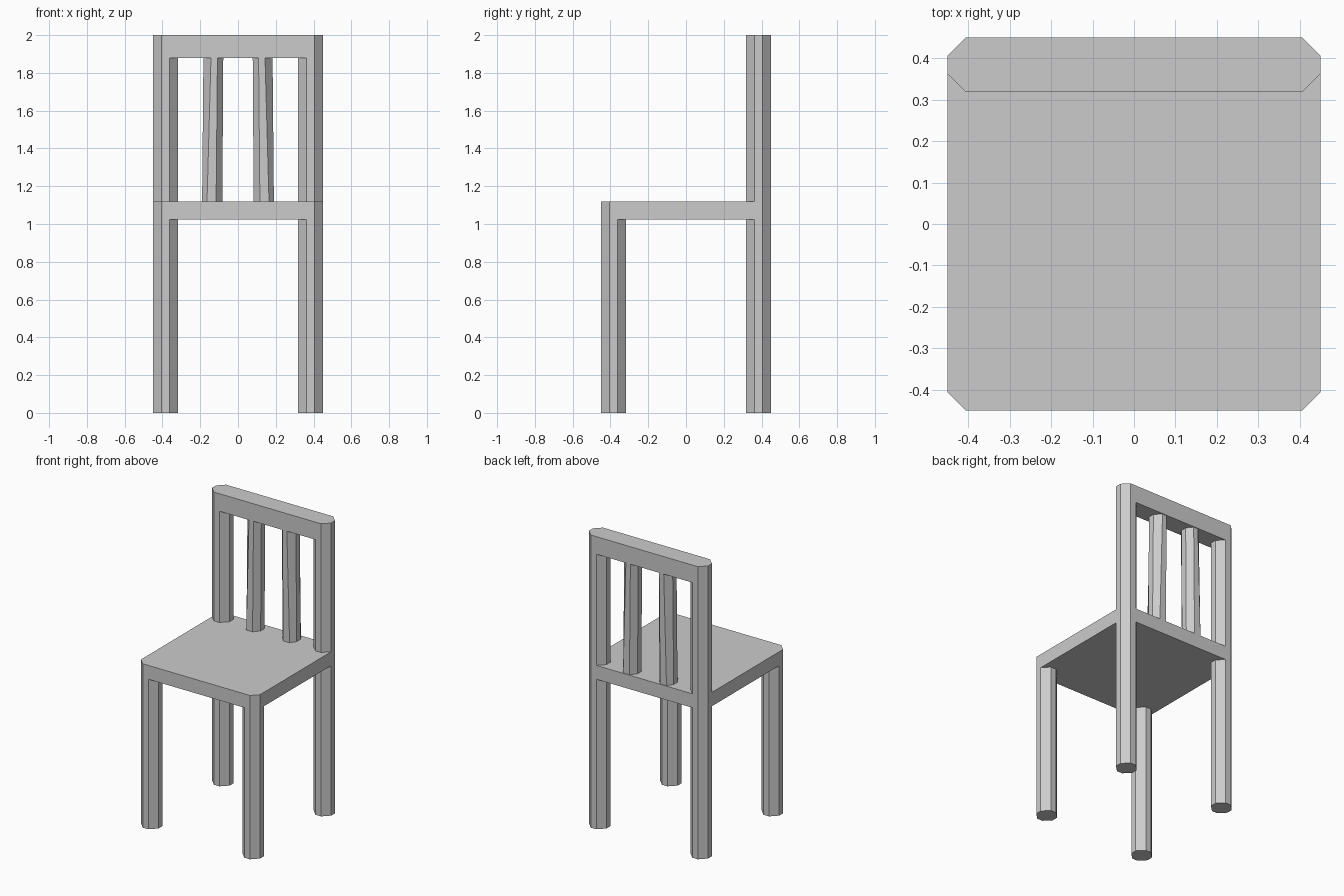
import bpy
import bmesh

if "Cube" in bpy.data.objects:
    bpy.data.objects.remove(bpy.data.objects["Cube"])

R, T, C = 0.45, 0.132, 0.045      # half width, post thickness, corner chamfer
SEAT_LO, SEAT_HI, RAIL_LO, TOP = 1.025, 1.12, 1.88, 2.0


def ring(x, y, c=C):
    """Chamfered rectangle from x = (x0, x1, x2, x3) facet lines and y range."""
    (x0, x1, x2, x3), (y0, y1) = x, y
    return [(x1, y0), (x2, y0), (x3, y0 + c), (x3, y1 - c),
            (x2, y1), (x1, y1), (x0, y1 - c), (x0, y0 + c)]


def facets(a, b):
    return (a, a + C, b - C, b)


def prism(name, low, high, z0, z1, cap_low=True, cap_high=True):
    bm = bmesh.new()
    lo = [bm.verts.new((x, y, z0)) for x, y in low]
    hi = [bm.verts.new((x, y, z1)) for x, y in high]
    n = len(lo)
    for i in range(n):
        j = (i + 1) % n
        bm.faces.new((lo[i], lo[j], hi[j], hi[i]))
    if cap_low:
        bm.faces.new(lo[::-1])
    if cap_high:
        bm.faces.new(hi)
    bmesh.ops.recalc_face_normals(bm, faces=bm.faces)
    mesh = bpy.data.meshes.new(name)
    bm.to_mesh(mesh)
    bm.free()
    obj = bpy.data.objects.new(name, mesh)
    bpy.context.collection.objects.link(obj)
    return obj


def mirror_x(obj):
    mod = obj.modifiers.new("Mirror", 'MIRROR')
    mod.use_mirror_merge = False


back_y, front_y = (R - T, R), (-R, T - R)
post_x = facets(-R, T - R)

# Seat and top rail, with chamfered corners flush with the posts
seat = ring(facets(-R, R), (-R, R))
prism("seat", seat, seat, SEAT_LO, SEAT_HI)
rail = ring(facets(-R, R), back_y)
prism("top_rail", rail, rail, RAIL_LO, TOP)

# Octagonal legs and back posts
for name, y, z0, z1, foot in (("front_legs", front_y, 0, SEAT_LO, True),
                              ("back_legs", back_y, 0, SEAT_LO, True),
                              ("back_posts", back_y, SEAT_HI, RAIL_LO, False)):
    section = ring(post_x, y)
    mirror_x(prism(name, section, section, z0, z1, foot, False))

# Slightly twisted back slats
slat_y = (0.323, 0.445)
low = ring((-0.19, -0.164, -0.116, -0.083), slat_y, 0.04)
high = ring((-0.183, -0.143, -0.109, -0.078), slat_y, 0.04)
mirror_x(prism("back_slats", low, high, SEAT_HI, RAIL_LO, False, False))
